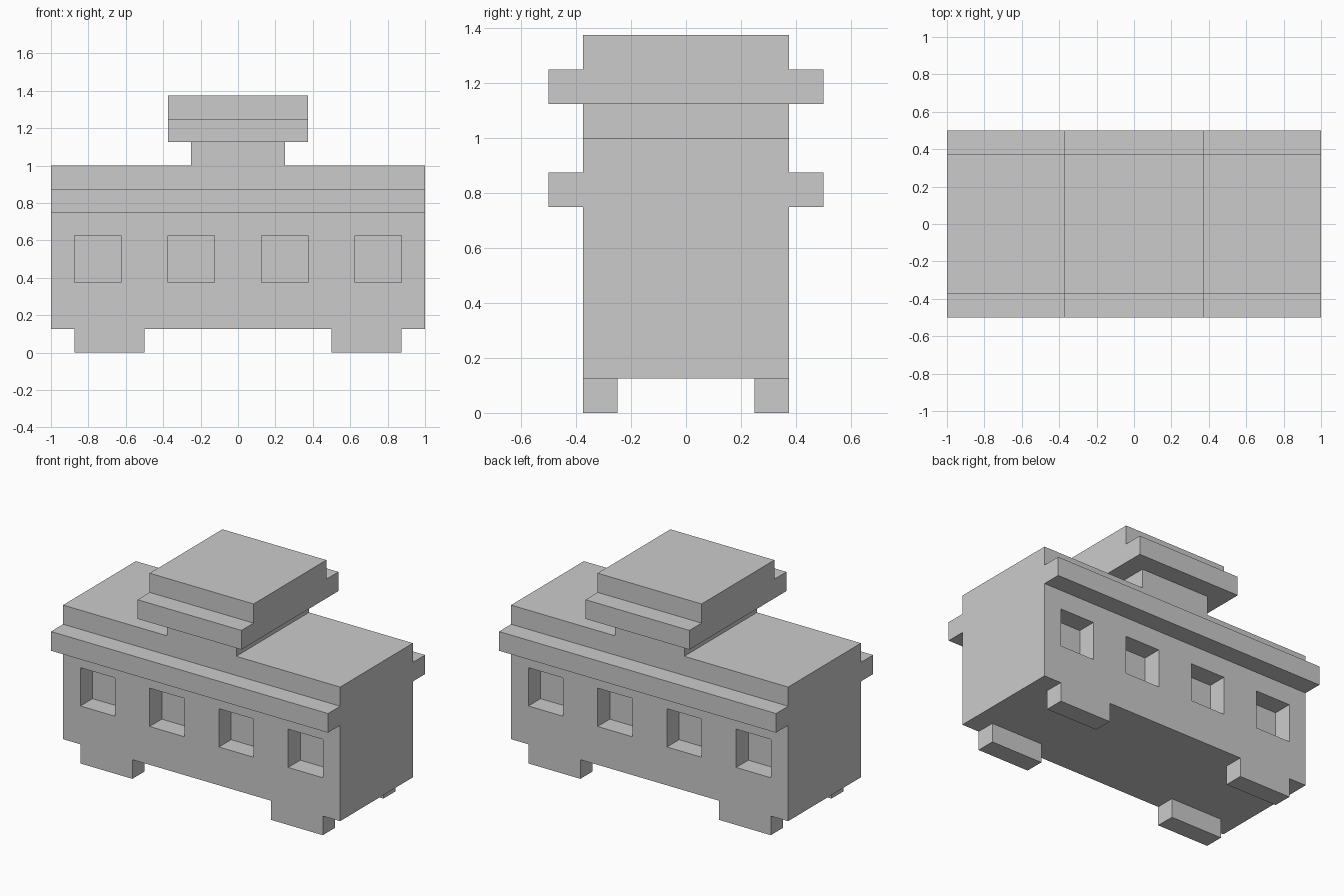
import bpy
import bmesh

if "Cube" in bpy.data.objects:
    bpy.data.objects.remove(bpy.data.objects["Cube"])


def finish(name, bm):
    bmesh.ops.recalc_face_normals(bm, faces=bm.faces[:])
    mesh = bpy.data.meshes.new(name)
    bm.to_mesh(mesh)
    bm.free()
    obj = bpy.data.objects.new(name, mesh)
    bpy.context.collection.objects.link(obj)
    return obj


def add_box(bm, lo, hi):
    verts = bmesh.ops.create_cube(bm, size=1)["verts"]
    for v in verts:
        v.co = [(a + b) / 2 + c * (b - a) for a, b, c in zip(lo, hi, v.co)]


def box(name, lo, hi):
    bm = bmesh.new()
    add_box(bm, lo, hi)
    return finish(name, bm)


def extrude_profile(name, half, x_half):
    """Mirror a half (y, z) outline across y = 0 and extrude it along x."""
    outline = half + [(-y, z) for y, z in reversed(half)]
    bm = bmesh.new()
    face = bm.faces.new([bm.verts.new((-x_half, y, z)) for y, z in outline])
    new = bmesh.ops.extrude_face_region(bm, geom=[face], use_keep_orig=True)["geom"]
    bmesh.ops.translate(bm, vec=(2 * x_half, 0, 0),
                        verts=[g for g in new if isinstance(g, bmesh.types.BMVert)])
    return finish(name, bm)


W = 0.375  # half width of the walls
L = 0.5    # half width of the ledges

# Carriage body with a ledge running along both long sides
body = extrude_profile("carriage_body", [
    (W, 0.125), (W, 0.75), (L, 0.75), (L, 0.875), (W, 0.875), (W, 1.0)], 1.0)

# Four recessed windows on each long side
bm = bmesh.new()
for x in (-0.75, -0.25, 0.25, 0.75):
    for s in (-1, 1):
        y0, y1 = sorted((s * 0.25, s * 0.45))
        add_box(bm, (x - 0.125, y0, 0.375), (x + 0.125, y1, 0.625))
cutter = finish("window_cutter", bm)
cutter.hide_render = True
cutter.hide_set(True)
mod = body.modifiers.new("windows", "BOOLEAN")
mod.operation = "DIFFERENCE"
mod.solver = "EXACT"
mod.object = cutter

# Roof neck and the stepped cap above it
box("roof_neck", (-0.25, -W, 1.0), (0.25, W, 1.125))
extrude_profile("roof_cap", [
    (L, 1.125), (L, 1.25), (W, 1.25), (W, 1.375)], W)

# Feet under the corners, flush with the side walls
for sx, xn in ((-1, "left"), (1, "right")):
    for sy, yn in ((-1, "front"), (1, "back")):
        x0, x1 = sorted((sx * 0.5, sx * 0.875))
        y0, y1 = sorted((sy * 0.25, sy * W))
        box(f"{yn}_{xn}_foot", (x0, y0, 0), (x1, y1, 0.125))
